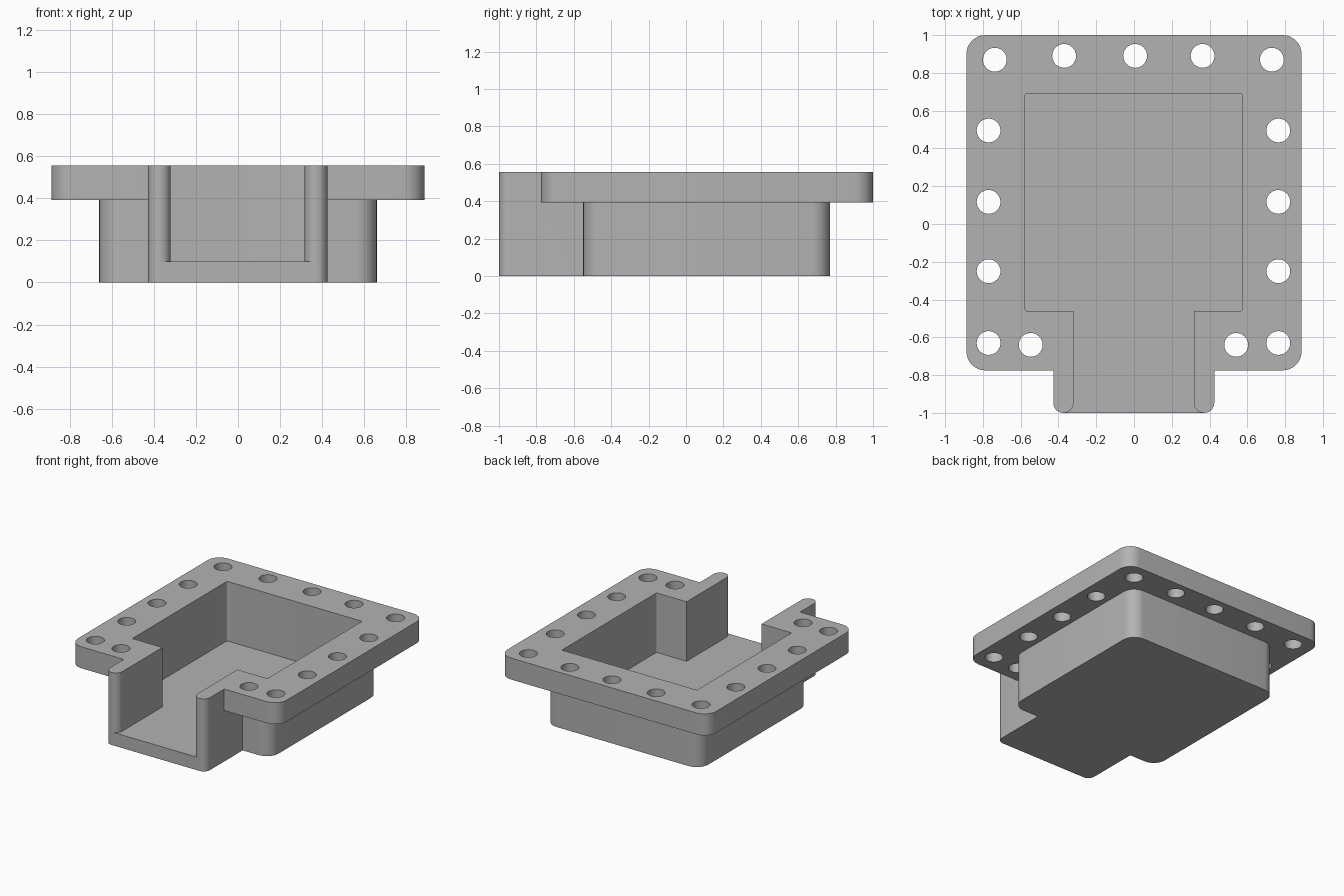
import bpy, bmesh
from math import cos, sin, pi

cube = bpy.data.objects.get("Cube")
if cube:
    bpy.data.objects.remove(cube)

TOP, FLOOR, FLANGE = 0.557, 0.1, 0.392

grey = bpy.data.materials.new("grey")
grey.use_nodes = True
grey.diffuse_color = (0.45, 0.45, 0.45, 1)
grey.node_tree.nodes["Principled BSDF"].inputs["Base Color"].default_value = grey.diffuse_color


def arc(cx, cy, r, start, end, steps=8):
    return [(cx + r * cos(start + (end - start) * i / steps),
             cy + r * sin(start + (end - start) * i / steps)) for i in range(steps + 1)]


def rounded(x0, x1, y0, y1, front, back):
    """Counter-clockwise rectangle with front and back corner radii (0 = sharp)."""
    pts = []
    corners = [(x0, y0, 1, 1, front), (x1, y0, -1, 1, front),
               (x1, y1, -1, -1, back), (x0, y1, 1, -1, back)]
    for i, (x, y, sx, sy, r) in enumerate(corners):
        a = pi + i * pi / 2
        pts += arc(x + sx * r, y + sy * r, r, a, a + pi / 2) if r else [(x, y)]
    return pts


def prism(name, pts, z0, z1):
    """Extrude a flat outline upward into a closed solid."""
    bm = bmesh.new()
    face = bm.faces.new([bm.verts.new((x, y, z0)) for x, y in pts])
    top = bmesh.ops.extrude_face_region(bm, geom=[face])["geom"]
    verts = [v for v in top if isinstance(v, bmesh.types.BMVert)]
    bmesh.ops.translate(bm, verts=verts, vec=(0, 0, z1 - z0))
    bmesh.ops.recalc_face_normals(bm, faces=bm.faces)
    mesh = bpy.data.meshes.new(name)
    bm.to_mesh(mesh)
    bm.free()
    mesh.materials.append(grey)
    obj = bpy.data.objects.new(name, mesh)
    bpy.context.collection.objects.link(obj)
    return obj


def combine(target, other, operation):
    """Apply an exact boolean and discard the helper solid."""
    mod = target.modifiers.new(operation, "BOOLEAN")
    mod.operation, mod.object, mod.solver = operation, other, "EXACT"
    bpy.context.view_layer.objects.active = target
    bpy.ops.object.modifier_apply(modifier=mod.name)
    bpy.data.objects.remove(other)


# Outer solids: lower box, front spout and bolting flange
housing = prism("housing", rounded(-0.66, 0.66, -0.55, 0.77, 0.1, 0.1), 0, 0.47)
combine(housing, prism("spout", rounded(-0.427, 0.425, -1, 0, 0.053, 0), 0, TOP), "UNION")
combine(housing, prism("flange", rounded(-0.887, 0.887, -0.775, 1, 0.1, 0.1), FLANGE, TOP), "UNION")

# Square cavity joined to a channel whose mouth flares round the wall ends
cavity = prism("cavity", rounded(-0.576, 0.572, -0.46, 0.69, 0.008, 0.008), FLOOR, 0.8)
combine(housing, cavity, "DIFFERENCE")
r = 0.053
left_end = arc(-0.32 - r, -1 + r, r, 0, -pi / 2)
right_end = arc(0.317 + r, -1 + r, r, -pi / 2, -pi)
mouth = left_end + [(-0.32 - r, -1.2), (0.317 + r, -1.2)] + right_end + [(0.317, 0), (-0.32, 0)]
combine(housing, prism("channel", mouth, FLOOR, 0.8), "DIFFERENCE")

# Bolt holes through the flange
holes = [(-0.737, 0.87), (0.73, 0.87), (-0.547, -0.64), (0.541, -0.64)]
holes += [(x, 0.89) for x in (-0.37, 0.006, 0.363)]
holes += [(x, y) for x in (-0.77, 0.764) for y in (0.495, 0.117, -0.25, -0.63)]
for x, y in holes:
    combine(housing, prism("hole", arc(x, y, 0.063, 0, 2 * pi, 32)[:-1], 0.3, 0.8), "DIFFERENCE")

# Tidy flat regions, then smooth only the rounded corners
bm = bmesh.new()
bm.from_mesh(housing.data)
bmesh.ops.remove_doubles(bm, verts=bm.verts, dist=0.0001)
bmesh.ops.dissolve_limit(bm, angle_limit=0.01, verts=bm.verts, edges=bm.edges)
bm.to_mesh(housing.data)
bm.free()
bpy.ops.object.select_all(action="DESELECT")
housing.select_set(True)
bpy.context.view_layer.objects.active = housing
bpy.ops.object.shade_smooth_by_angle(angle=pi / 6)
